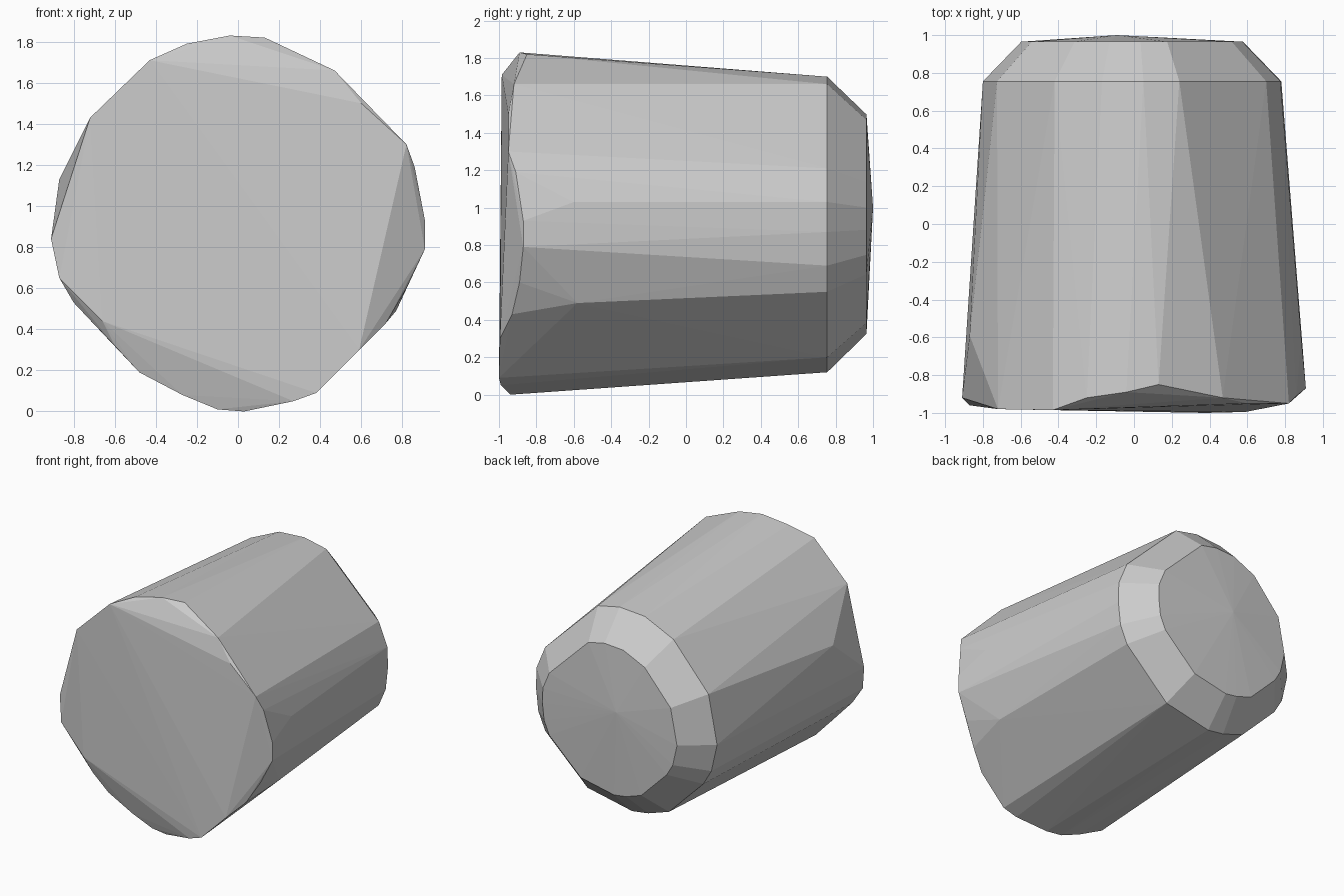
import bpy, bmesh

# Irregular chipped front rim (x, y, z)
front_rim = [
    (-0.04, -0.89, 1.83), (0.13, -0.85, 1.82), (0.47, -0.92, 1.66),
    (0.60, -0.95, 1.50), (0.82, -0.95, 1.30), (0.86, -0.91, 1.19),
    (0.91, -0.87, 0.93), (0.91, -0.87, 0.79), (0.82, -0.89, 0.60),
    (0.72, -0.93, 0.43), (0.59, -0.995, 0.30), (0.38, -1.0, 0.09),
    (0.27, -0.99, 0.05), (0.03, -0.94, 0.0), (-0.10, -0.93, 0.01),
    (-0.27, -0.93, 0.08), (-0.48, -0.93, 0.19), (-0.60, -0.95, 0.32),
    (-0.66, -0.98, 0.44), (-0.80, -0.93, 0.53), (-0.87, -0.96, 0.65),
    (-0.91, -0.92, 0.84), (-0.72, -0.98, 1.43),
    (-0.43, -0.985, 1.71), (-0.25, -0.92, 1.79),
]
# Bumps along the tapered side, including the tip of the large left chip
side_points = [(0.885, -0.6, 1.03), (0.77, -0.58, 0.49), (-0.87, -0.59, 1.13)]

# Uneven rear outline (x, z), used for both shoulder and cap
rear_outline = [
    (0.24, 1.66), (0.05, 1.70), (-0.17, 1.685), (-0.42, 1.57),
    (-0.725, 1.22), (-0.80, 0.84), (-0.75, 0.62), (-0.68, 0.50),
    (-0.38, 0.20), (-0.20, 0.14), (-0.06, 0.12), (0.33, 0.20),
    (0.70, 0.55), (0.76, 0.69), (0.78, 0.87), (0.775, 1.03), (0.70, 1.21),
]


def rear_ring(scale, y):
    """Rear outline scaled about its centre at depth y."""
    return [(-0.01 + (x + 0.01) * scale, y, 0.915 + (z - 0.915) * scale)
            for x, z in rear_outline]


# Shoulder, bevelled cap and slightly domed back centre
points = front_rim + side_points
points += rear_ring(1.0, 0.755)
points += rear_ring(0.743, 0.965)
points.append((-0.09, 1.0, 1.0))

# Skin the rings as one faceted convex solid
bm = bmesh.new()
for p in points:
    bm.verts.new(p)
hull = bmesh.ops.convex_hull(bm, input=bm.verts[:])
unused = {g for g in hull["geom_interior"] + hull["geom_unused"]
          if isinstance(g, bmesh.types.BMVert)}
bmesh.ops.delete(bm, geom=list(unused), context='VERTS')
bmesh.ops.recalc_face_normals(bm, faces=bm.faces[:])
mesh = bpy.data.meshes.new("tapered_plug")
bm.to_mesh(mesh)
bm.free()
plug = bpy.data.objects.new("tapered_plug", mesh)
bpy.context.collection.objects.link(plug)
